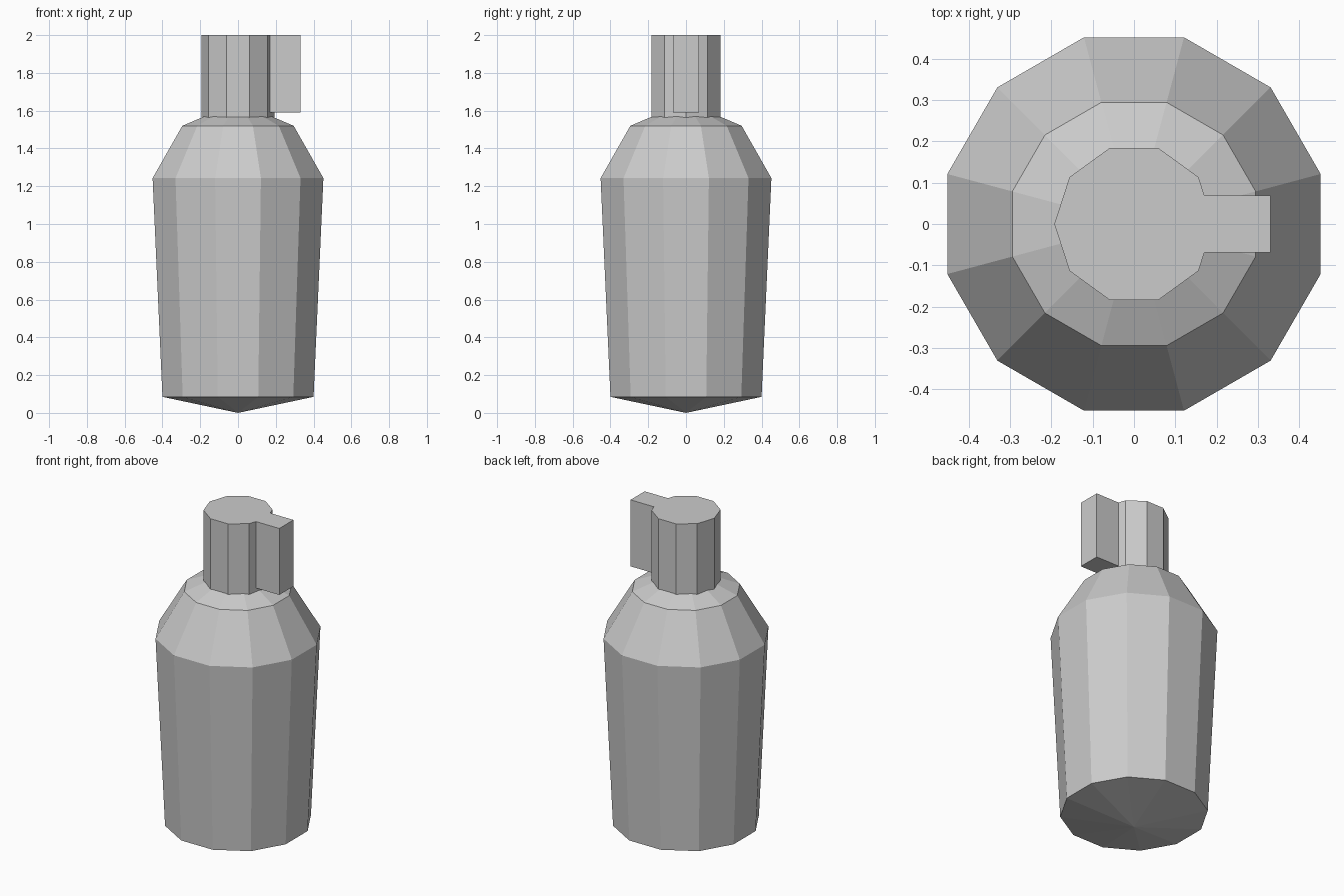
import bpy, bmesh
from math import cos, sin, pi, radians

if "Cube" in bpy.data.objects:
    bpy.data.objects.remove(bpy.data.objects["Cube"])


def make_object(name, bm):
    bmesh.ops.recalc_face_normals(bm, faces=bm.faces)
    mesh = bpy.data.meshes.new(name)
    bm.to_mesh(mesh)
    bm.free()
    obj = bpy.data.objects.new(name, mesh)
    bpy.context.collection.objects.link(obj)
    return obj


def lathe(name, profile, sides, offset=0.0):
    """Revolve (radius, z) points; radius 0 at an end makes a point, otherwise a flat cap."""
    bm = bmesh.new()
    rings = []
    for r, z in profile:
        n = sides if r > 0 else 1
        rings.append([bm.verts.new((r * cos(offset + 2 * pi * i / sides),
                                    r * sin(offset + 2 * pi * i / sides), z)) for i in range(n)])
    for a, b in zip(rings, rings[1:]):
        for i in range(sides):
            j = (i + 1) % sides
            loop = [a[i % len(a)], a[j % len(a)], b[j % len(b)], b[i % len(b)]]
            bm.faces.new(list(dict.fromkeys(loop)))
    for ring in (rings[0], rings[-1]):
        if len(ring) > 1:
            bm.faces.new(ring)
    return make_object(name, bm)


def box(name, lo, hi):
    bm = bmesh.new()
    bmesh.ops.create_cube(bm, size=1)
    for v in bm.verts:
        v.co = [(l + h) / 2 + c * (h - l) for c, l, h in zip(v.co, lo, hi)]
    return make_object(name, bm)


# Twelve-sided tapered body with pointed base and shoulders
lathe("bottle_body", [(0, 0), (0.414, 0.085), (0.468, 1.243), (0.305, 1.52), (0, 1.645)],
      12, radians(15))

# Ten-sided neck with a rectangular spout merged into its side
neck = lathe("neck", [(0.193, 1.53), (0.193, 2.0)], 10)
spout = box("spout_helper", (0.0, -0.069, 1.59), (0.33, 0.069, 2.0))
union = neck.modifiers.new("join_spout", 'BOOLEAN')
union.operation = 'UNION'
union.solver = 'EXACT'
union.object = spout
bpy.context.view_layer.objects.active = neck
bpy.ops.object.modifier_apply(modifier=union.name)
bpy.data.objects.remove(spout)
